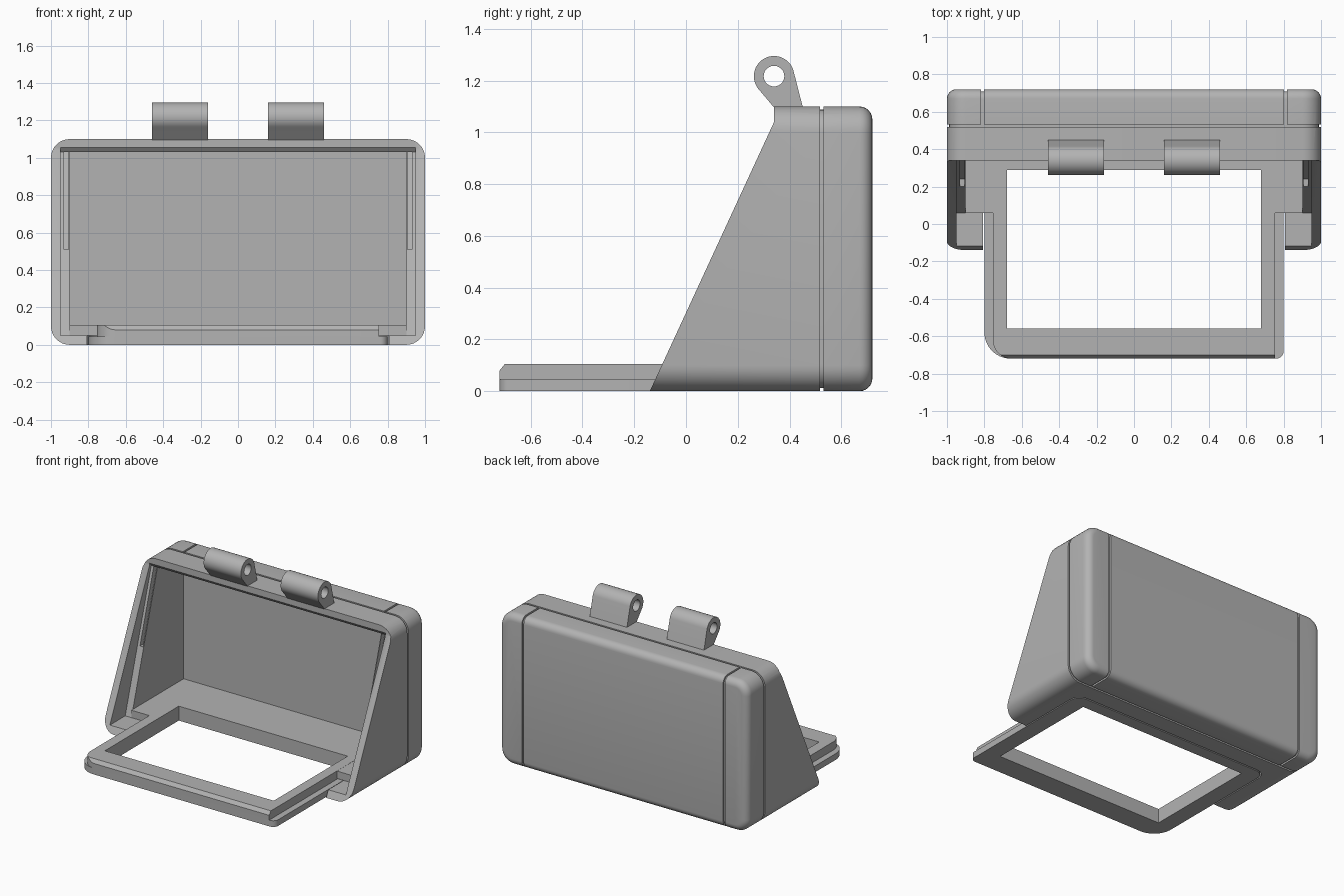
import bpy, bmesh, math
from mathutils import Vector

if "Cube" in bpy.data.objects:
    bpy.data.objects.remove(bpy.data.objects["Cube"], do_unlink=True)

grey = bpy.data.materials.new("plain grey")
grey.use_nodes = True
COLOUR = (0.45, 0.45, 0.45, 1)
grey.diffuse_color = COLOUR
grey.node_tree.nodes["Principled BSDF"].inputs["Base Color"].default_value = COLOUR


def rounded(u0, u1, v0, v1, radii, steps=8):
    """Rounded rectangle; radii run anticlockwise from the (u0, v0) corner."""
    corners = [(u0, v0, 1, 1), (u1, v0, -1, 1), (u1, v1, -1, -1), (u0, v1, 1, -1)]
    pts = []
    for i, ((u, v, su, sv), r) in enumerate(zip(corners, radii)):
        if r == 0:
            pts.append((u, v))
            continue
        for k in range(steps + 1):
            a = math.pi + (i + k / steps) * math.pi / 2
            pts.append((u + su * r + r * math.cos(a), v + sv * r + r * math.sin(a)))
    return pts


def rect(u0, u1, v0, v1):
    return rounded(u0, u1, v0, v1, (0, 0, 0, 0))


def prism(name, pts, axis, a, b, edit=None):
    """Extrude a 2D outline along an axis from a to b."""
    place = {"X": lambda p, t: (t, p[0], p[1]),
             "Y": lambda p, t: (p[0], t, p[1]),
             "Z": lambda p, t: (p[0], p[1], t)}[axis]
    bm = bmesh.new()
    face = bm.faces.new([bm.verts.new(place(p, a)) for p in pts])
    out = bmesh.ops.extrude_face_region(bm, geom=[face])
    moved = [g for g in out["geom"] if isinstance(g, bmesh.types.BMVert)]
    bmesh.ops.translate(bm, verts=moved, vec=Vector(place((0, 0), b - a)))
    bmesh.ops.recalc_face_normals(bm, faces=bm.faces)
    if edit:
        edit(bm)
        bmesh.ops.recalc_face_normals(bm, faces=bm.faces)
    mesh = bpy.data.meshes.new(name)
    bm.to_mesh(mesh)
    bm.free()
    obj = bpy.data.objects.new(name, mesh)
    mesh.materials.append(grey)
    bpy.context.collection.objects.link(obj)
    return obj


def cut(obj, cutter):
    """Subtract a cutter, then discard it."""
    bpy.context.view_layer.objects.active = obj
    mod = obj.modifiers.new("cut", "BOOLEAN")
    mod.operation = "DIFFERENCE"
    mod.solver = "EXACT"
    mod.object = cutter
    bpy.ops.object.modifier_apply(modifier=mod.name)
    bpy.data.objects.remove(cutter, do_unlink=True)


# Housing with a rounded back edge
def round_back(bm):
    edges = [e for e in bm.edges if all(v.co.y > 0.71 for v in e.verts)]
    bmesh.ops.bevel(bm, geom=edges, offset=0.05, segments=6, profile=0.5, affect="EDGES")


housing = prism("housing", rounded(-1, 1, 0, 1.1, [0.1] * 4), "Y", -0.2, 0.72, round_back)

# Sloping front, rim recess and inner cavity
slope = [(-0.186, -0.1), (0.34, 1.04), (0.34, 1.2), (-0.5, 1.2), (-0.5, -0.1)]
recess = [(-0.4, 0.05), (0.06, 0.05), (0.36, 1.03), (0.335, 1.06), (-0.4, 1.06)]
cut(housing, prism("cutter", slope, "X", -1.2, 1.2))
cut(housing, prism("cutter", recess, "X", -0.95, 0.95))
cut(housing, prism("cutter", rect(-0.4, 0.66, 0.05, 1.03), "X", -0.9, 0.9))

# Narrow slots in the side ledges
slot = [(0.18, 0.51), (0.24, 0.51), (0.4, 1.03), (0.34, 1.03)]
for side in (-1, 1):
    a, b = sorted((side * 0.905, side * 0.93))
    cut(housing, prism("cutter", slot, "X", a, b))

# Notch in the housing floor that takes the tray
cut(housing, prism("cutter", rounded(-0.808, 0.808, -0.4, 0.39, (0, 0, 0.08, 0.08)),
                   "Z", -0.1, 0.06))

# Panel groove around the housing
ring = prism("cutter", rect(-1.1, 1.1, -0.1, 1.2), "Y", 0.518, 0.532)
cut(ring, prism("core", rounded(-0.988, 0.988, 0.012, 1.088, [0.09] * 4), "Y", 0.4, 0.7))
cut(housing, ring)

# Two panel grooves over the back
for x in (-0.81, 0.81):
    band = prism("cutter", rect(0.525, 0.85, -0.1, 1.2), "X", x - 0.007, x + 0.007)
    core = rounded(0.3, 0.708, 0.012, 1.088, (0, 0.04, 0.04, 0))
    cut(band, prism("core", core, "X", x - 0.1, x + 0.1))
    cut(housing, band)


# Window frame tray: wide lower plate, narrower upper plate with front chamfer
def chamfer_front(bm):
    geom = bm.verts[:] + bm.edges[:] + bm.faces[:]
    bmesh.ops.bisect_plane(bm, geom=geom, plane_co=(0, -0.72, 0.08),
                           plane_no=(0, -0.78, 0.62), clear_outer=True)
    bmesh.ops.holes_fill(bm, edges=[e for e in bm.edges if e.is_boundary])


lower = prism("tray_lower_plate",
              rounded(-0.8, 0.8, -0.72, 0.38, (0.14, 0.04, 0.07, 0.07)), "Z", 0, 0.045)
upper = prism("tray_upper_plate",
              rounded(-0.755, 0.755, -0.72, 0.38, (0.1, 0, 0, 0)), "Z", 0.045, 0.105,
              chamfer_front)
floor = prism("housing_floor", rect(-0.9, 0.9, 0.06, 0.66), "Z", 0.05, 0.104)
for part in (lower, upper, floor):
    cut(part, prism("cutter", rect(-0.68, 0.68, -0.56, 0.29), "Z", -0.1, 0.2))

# Hinge lugs with pin holes
CY, CZ, R = 0.34, 1.217, 0.078
lug = [(0.345, 1.09), (0.453, 1.09)]
for k in range(29):
    a = math.radians(15 + k * 210 / 28)
    lug.append((CY + R * math.cos(a), CZ + R * math.sin(a)))
hole = [(CY + 0.04 * math.cos(k * math.tau / 24), CZ + 0.04 * math.sin(k * math.tau / 24))
        for k in range(24)]
hinges = []
for name, x in (("right_hinge", -0.46), ("left_hinge", 0.16)):
    hinge = prism(name, lug, "X", x, x + 0.3)
    cut(hinge, prism("cutter", hole, "X", x - 0.1, x + 0.4))
    hinges.append(hinge)

# Smooth the curves, keep the edges crisp
bpy.ops.object.select_all(action="DESELECT")
for obj in [housing, lower, upper, floor] + hinges:
    obj.select_set(True)
bpy.context.view_layer.objects.active = housing
bpy.ops.object.shade_smooth_by_angle(angle=math.radians(30))
